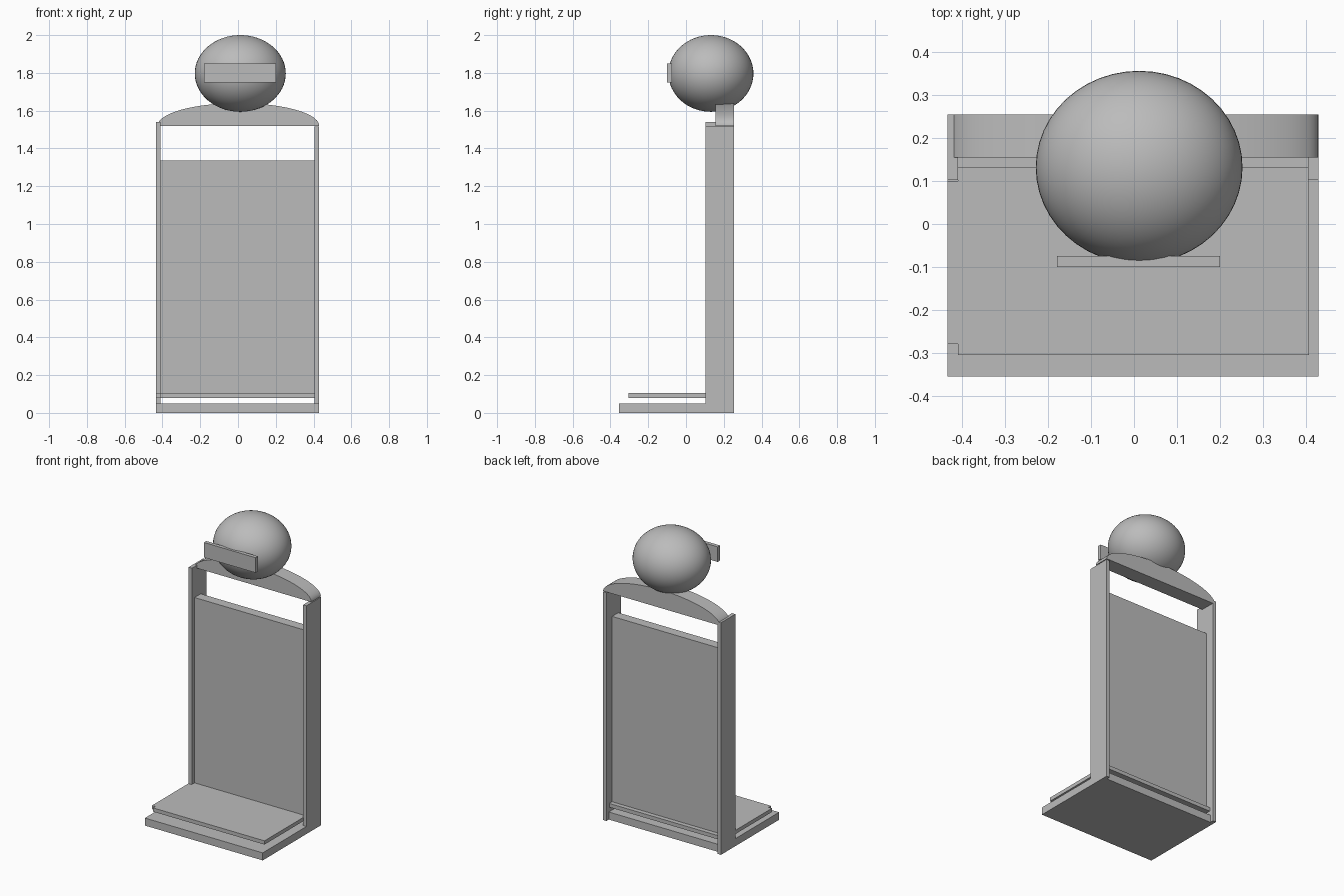
import bpy
import bmesh
import math

cube = bpy.data.objects.get("Cube")
if cube:
    bpy.data.objects.remove(cube, do_unlink=True)

grey = bpy.data.materials.new("plain grey")
grey.use_nodes = True
colour = (0.5, 0.5, 0.5, 1)
grey.diffuse_color = colour
grey.node_tree.nodes["Principled BSDF"].inputs["Base Color"].default_value = colour


def finish(name, bm):
    bmesh.ops.recalc_face_normals(bm, faces=bm.faces)
    mesh = bpy.data.meshes.new(name)
    bm.to_mesh(mesh)
    bm.free()
    mesh.materials.append(grey)
    obj = bpy.data.objects.new(name, mesh)
    bpy.context.collection.objects.link(obj)
    return obj


def box(name, xs, ys, zs):
    bm = bmesh.new()
    bmesh.ops.create_cube(bm, size=1)
    for v in bm.verts:
        v.co = [sum(r) / 2 + c * (r[1] - r[0]) for c, r in zip(v.co, (xs, ys, zs))]
    return finish(name, bm)


def smooth(obj):
    bpy.ops.object.select_all(action='DESELECT')
    obj.select_set(True)
    bpy.context.view_layer.objects.active = obj
    bpy.ops.object.shade_smooth_by_angle(angle=math.radians(35))


# Foot plate and raised shelf with its side strip
box("base", (-0.435, 0.43), (-0.355, 0.23), (0, 0.05))
box("shelf", (-0.41, 0.408), (-0.305, 0.225), (0.08, 0.105))
box("shelf_side_strip", (-0.435, -0.41), (-0.28, 0.1), (0.08, 0.105))

# Upright frame and back panel
box("right_post", (-0.435, -0.41), (0.103, 0.255), (0, 1.54))
box("left_post", (0.406, 0.43), (0.103, 0.255), (0, 1.515))
box("back_panel", (-0.41, 0.406), (0.13, 0.195), (0.105, 1.335))

# Solid arched top rail
bm = bmesh.new()
steps = 40
half, middle = 0.428, 0.002
profile = []
for i in range(steps + 1):
    a = math.pi * i / steps
    profile.append(bm.verts.new((middle + half * math.cos(a), 0.155,
                                 1.52 + 0.12 * math.sin(a))))
face = bm.faces.new(profile)
extruded = bmesh.ops.extrude_face_region(bm, geom=[face], use_keep_orig=True)
for v in extruded["geom"]:
    if isinstance(v, bmesh.types.BMVert):
        v.co.y += 0.1
smooth(finish("top_arch", bm))

# Rounded head with a flat visor bar
bm = bmesh.new()
bmesh.ops.create_uvsphere(bm, u_segments=48, v_segments=32, radius=1)
bmesh.ops.scale(bm, vec=(0.241, 0.225, 0.203), verts=bm.verts)
bmesh.ops.translate(bm, vec=(0.012, 0.132, 1.797), verts=bm.verts)
smooth(finish("head", bm))
box("visor", (-0.18, 0.2), (-0.1, -0.075), (1.75, 1.85))
